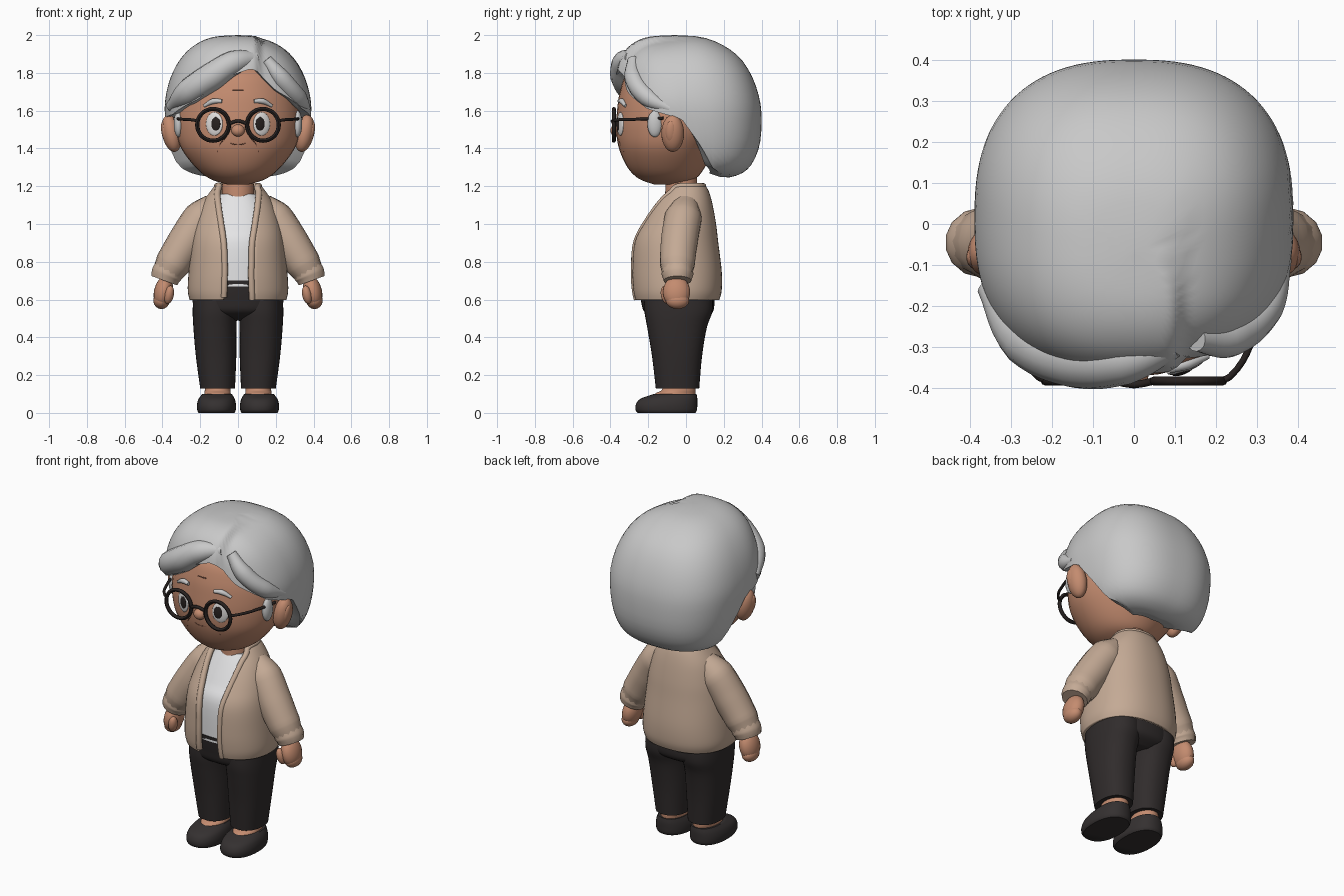
import bpy, bmesh, math
from math import sin, cos, asin, radians, pi
from mathutils import Vector

cube = bpy.data.objects.get("Cube")
if cube:
    bpy.data.objects.remove(cube)


def material(name, *rgb):
    m = bpy.data.materials.new(name)
    m.use_nodes = True
    m.diffuse_color = (*rgb, 1)
    bsdf = next(n for n in m.node_tree.nodes if n.type == 'BSDF_PRINCIPLED')
    bsdf.inputs["Base Color"].default_value = (*rgb, 1)
    bsdf.inputs["Roughness"].default_value = .8
    return m


HAIR = material("silver hair", .58, .58, .58)
SKIN = material("warm skin", .55, .26, .16)
WOOL = material("beige wool", .55, .40, .30)
SHIRT = material("white shirt", .78, .78, .79)
TROUSER = material("charcoal trousers", .03, .025, .025)
SHOE = material("dark shoe", .035, .03, .03)
FRAME = material("black frame", .02, .015, .014)
EYE = material("eye white", .75, .73, .72)
CREASE = material("brown crease", .2, .08, .05)
parts = []


def register(ob, name, mat):
    ob.name = ob.data.name = name
    ob.data.materials.clear()
    ob.data.materials.append(mat)
    parts.append(ob)
    return ob


def spline(rows, steps=5):
    """Resample rows of numbers with a Catmull-Rom curve."""
    out = []
    for i in range(len(rows) - 1):
        a, b, c, d = (rows[min(max(i + k, 0), len(rows) - 1)] for k in (-1, 0, 1, 2))
        for j in range(steps):
            t = j / steps
            out.append([q + t * (r - p + t * (2*p - 5*q + 4*r - s + t * (3*(q - r) + s - p))) / 2
                        for p, q, r, s in zip(a, b, c, d)])
    return out + [list(rows[-1])]


def ring_point(row, a, power):
    """Point on a rounded section; row = z, centre x, half width, front y, back y."""
    z, cx, rx, front, back = row
    s, c = (math.copysign(abs(v) ** (2 / power), v) for v in (sin(a), cos(a)))
    return Vector((cx + rx * s, (front + back) / 2 - (back - front) / 2 * c, z))


def skin_rows(name, rows, mat, closed=True, caps=True):
    bm = bmesh.new()
    grid = [[bm.verts.new(p) for p in row] for row in rows]
    n = len(grid[0])
    for lo, hi in zip(grid, grid[1:]):
        for i in range(n if closed else n - 1):
            j = (i + 1) % n
            bm.faces.new((lo[i], lo[j], hi[j], hi[i]))
    if caps:
        bm.faces.new(grid[0])
        bm.faces.new(grid[-1])
    bmesh.ops.remove_doubles(bm, verts=bm.verts, dist=1e-5)
    bmesh.ops.recalc_face_normals(bm, faces=bm.faces)
    me = bpy.data.meshes.new(name)
    bm.to_mesh(me)
    bm.free()
    ob = bpy.data.objects.new(name, me)
    bpy.context.collection.objects.link(ob)
    return register(ob, name, mat)


def loft(name, rows, mat, power=2.0, n=36):
    return skin_rows(name, [[ring_point(r, 2 * pi * i / n, power) for i in range(n)]
                            for r in spline(rows)], mat)


def ball(name, mat, loc, size, tilt=(0, 0, 0)):
    bpy.ops.mesh.primitive_uv_sphere_add(segments=24, ring_count=14, location=loc, rotation=tilt)
    ob = bpy.context.object
    ob.scale = size
    return register(ob, name, mat)


def tube(name, mat, points, radii):
    cu = bpy.data.curves.new(name, 'CURVE')
    cu.dimensions, cu.bevel_depth, cu.bevel_resolution = '3D', 1, 5
    cu.resolution_u, cu.use_fill_caps = 6, True
    sp = cu.splines.new('BEZIER')
    sp.bezier_points.add(len(points) - 1)
    for i, (bp, p) in enumerate(zip(sp.bezier_points, points)):
        bp.co = p
        bp.handle_left_type = bp.handle_right_type = 'AUTO'
        bp.radius = radii[i] if isinstance(radii, (list, tuple)) else radii
    ob = bpy.data.objects.new(name, cu)
    bpy.context.collection.objects.link(ob)
    bpy.ops.object.select_all(action='DESELECT')
    ob.select_set(True)
    bpy.context.view_layer.objects.active = ob
    bpy.ops.object.convert(target='MESH')
    return register(bpy.context.object, name, mat)


def table(pairs, x):
    for (x0, y0), (x1, y1) in zip(pairs, pairs[1:]):
        if x <= x1:
            return y0 + (y1 - y0) * max(0, x - x0) / (x1 - x0)
    return pairs[-1][1]


def smooth(t):
    t = min(max(t, 0), 1)
    return t * t * (3 - 2 * t)


# Head and neck
HEAD = [(1.21, 0, .06, -.17, -.03), (1.24, 0, .15, -.25, .05), (1.3, 0, .225, -.31, .1),
        (1.4, 0, .3, -.355, .15), (1.5, 0, .33, -.37, .2), (1.6, 0, .33, -.365, .2),
        (1.7, 0, .31, -.35, .2), (1.8, 0, .27, -.31, .2), (1.88, 0, .17, -.2, .1)]
loft("head", HEAD, SKIN)
loft("neck", [(1.05, 0, .09, -.11, .07), (1.17, 0, .085, -.11, .06), (1.3, 0, .08, -.1, .06)], SKIN)


def on_face(x, z, lift=0):
    rx, front, back = (table([(r[0], r[k]) for r in HEAD], z) for k in (2, 3, 4))
    return Vector((x, (front + back) / 2 - (back - front) / 2 * math.sqrt(1 - (x / rx) ** 2) - lift, z))


# Hair cap: columns run from the crown to a hairline that changes around the head
CAP = spline([(2, 0, 0, -.06, -.06), (1.99, 0, .13, -.2, .08), (1.95, 0, .225, -.29, .19),
              (1.88, 0, .3, -.345, .285), (1.78, 0, .355, -.37, .35), (1.66, 0, .385, -.375, .39),
              (1.55, 0, .385, -.36, .4), (1.42, 0, .365, -.33, .39), (1.32, 0, .325, -.25, .35),
              (1.265, 0, .25, -.15, .29), (1.24, 0, .1, 0, .2)], 8)
SIDE = [(86, 1.56), (94, 1.42), (102, 1.3), (120, 1.25), (180, 1.245)]
LINE = [(-a, z) for a, z in reversed(SIDE)] + [(-60, 1.58), (-28, 1.66), (-8, 1.77), (6, 1.82),
                                               (16, 1.81), (28, 1.72), (57, 1.61)] + SIDE


def hair_point(a, t):
    low = table(LINE, math.degrees(a))
    k = next(i for i, r in enumerate(CAP) if r[0] <= low)
    end = k - (low - CAP[k][0]) / (CAP[k - 1][0] - CAP[k][0])
    s = end * min(t, 1)
    i = min(int(s), len(CAP) - 2)
    p = ring_point([u + (v - u) * (s - i) for u, v in zip(CAP[i], CAP[i + 1])], a, 2.5)
    # the smaller lock beyond the parting sits lower and further back
    w = smooth((p.x - .09) / .04) * smooth((.12 - p.y) / .3)
    p.y *= 1 - .08 * w
    p.z -= .025 * w * smooth((p.z - 1.6) / .2)
    # roll the hairline inwards
    tuck = max(0, t - 1)
    return Vector((p.x * (1 - tuck), p.y * (1 - tuck), p.z + tuck * .06))


STEPS = [i / 24 for i in range(25)] + [1.06, 1.15, 1.3]
skin_rows("hair_cap", [[hair_point(2 * pi * i / 108 - pi, t) for i in range(108)] for t in STEPS],
          HAIR, caps=False)
tube("swept_fringe", HAIR, [(.1, -.29, 1.88), (-.02, -.325, 1.855), (-.14, -.325, 1.78),
                            (-.26, -.275, 1.7), (-.355, -.15, 1.62)], [.035, .065, .075, .07, .03])
tube("side_fringe", HAIR, [(.15, -.28, 1.87), (.23, -.275, 1.77), (.315, -.2, 1.67),
                           (.36, -.08, 1.61)], [.03, .05, .05, .025])

# Face details, mirrored
for s, side in ((1, "left"), (-1, "right")):
    ball(side + "_ear", SKIN, (s * .352, -.07, 1.48), (.05, .06, .1), (0, s * .2, 0))
    ball(side + "_inner_ear", SKIN, (s * .385, -.08, 1.485), (.02, .03, .06), (0, s * .2, 0))
    ball(side + "_sideburn", HAIR, (s * .315, -.165, 1.53), (.025, .04, .07))
    turn = (0, 0, s * .35)
    ball(side + "_eye", EYE, on_face(s * .125, 1.53), (.047, .012, .062), turn)
    ball(side + "_pupil", FRAME, on_face(s * .118, 1.53, .009), (.026, .008, .036), turn)
    tube(side + "_eyebrow", HAIR, [on_face(s * x, z, .006) for x, z in
                                   ((.085, 1.65), (.13, 1.65), (.18, 1.625))], [.01, .015, .008])
    tube(side + "_smile_crease", CREASE, [on_face(s * x, z) for x, z in
                                          ((.06, 1.46), (.09, 1.43), (.11, 1.38))], .003)
    # Glasses
    bpy.ops.mesh.primitive_torus_add(location=(s * .132, -.382, 1.525), rotation=(pi / 2, 0, 0),
                                     major_radius=.084, minor_radius=.011,
                                     major_segments=36, minor_segments=8)
    register(bpy.context.object, side + "_glasses_rim", FRAME)
    tube(side + "_glasses_arm", FRAME, [(s * .21, -.382, 1.545), (s * .235, -.37, 1.55),
                                        (s * .3, -.25, 1.555), (s * .335, -.12, 1.56)], .008)
tube("glasses_bridge", FRAME, [(-.05, -.382, 1.53), (0, -.39, 1.545), (.05, -.382, 1.53)], .009)
ball("nose", SKIN, (0, -.37, 1.495), (.035, .03, .032))
tube("mouth", CREASE, [on_face(x, 1.42 + 4 * x * x) for x in (-.04, 0, .04)], .003)
tube("brow_crease", CREASE, [on_face(x, 1.71) for x in (-.03, 0, .03)], .003)

# Shirt
loft("shirt", [(.67, 0, .21, -.255, .13), (.9, 0, .2, -.25, .12), (1, 0, .18, -.2, .11),
               (1.1, 0, .14, -.14, .09), (1.16, 0, .1, -.1, .07)], SHIRT, 2.3)

# Cardigan: open shell whose front gap follows the neckline
COAT = spline([(.6, 0, .245, -.265, .165), (.65, 0, .255, -.275, .178), (.75, 0, .25, -.28, .178),
               (.9, 0, .235, -.27, .16), (1, 0, .215, -.225, .148), (1.1, 0, .18, -.165, .13),
               (1.17, 0, .135, -.115, .11), (1.2, 0, .11, -.09, .09)])
GAP = [(.6, .075), (.75, .07), (.9, .075), (1, .09), (1.1, .105), (1.17, .11), (1.2, .1)]
coat_rows = []
for row in COAT:
    start = asin((table(GAP, row[0]) / row[2]) ** 1.15)
    coat_rows.append([ring_point(row, start + (2 * pi - 2 * start) * i / 48, 2.3) for i in range(49)])
coat = skin_rows("cardigan", coat_rows, WOOL, closed=False, caps=False)
thick = coat.modifiers.new("thickness", 'SOLIDIFY')
thick.thickness, thick.offset = .022, 0
edge = [r[0] for r in coat_rows[::3]] + coat_rows[-1][3:-3:4] + [r[-1] for r in coat_rows[::-3]]
tube("cardigan_band", WOOL, edge, .017)

# Sleeves, cuffs and hands
for s, side in ((1, "left"), (-1, "right")):
    tube(side + "_sleeve", WOOL, [(s * .12, 0, 1.1), (s * .19, -.015, 1.03), (s * .27, -.035, .91),
                                  (s * .345, -.045, .79), (s * .375, -.045, .74)],
         [.07, .1, .1, .094, .08])
    tube(side + "_cuff", WOOL, [(s * .36, -.045, .765), (s * .378, -.045, .733), (s * .39, -.045, .7)],
         [.082, .084, .074])
    ball(side + "_palm", SKIN, (s * .395, -.05, .64), (.05, .072, .085), (0, s * -.2, 0))
    ball(side + "_fingers", SKIN, (s * .405, -.045, .595), (.043, .062, .045))
    ball(side + "_thumb", SKIN, (s * .365, -.105, .625), (.025, .028, .05), (.2, s * -.2, 0))

    # Trouser leg, ankle and shoe
    loft(side + "_trouser_leg", [(.13, s * .108, .092, -.16, .07), (.3, s * .116, .107, -.18, .085),
                                 (.45, s * .122, .114, -.205, .11), (.54, s * .122, .118, -.22, .14),
                                 (.64, s * .12, .115, -.22, .14)], TROUSER, 2.3)
    loft(side + "_ankle", [(.05, s * .108, .075, -.2, .05), (.1, s * .108, .07, -.165, .05),
                           (.12, s * .108, .068, -.13, .05), (.16, s * .108, .065, -.11, .045)], SKIN)
    loft(side + "_shoe", [(0, s * .114, .095, -.255, .05), (.015, s * .114, .102, -.267, .058),
                          (.045, s * .114, .103, -.265, .06), (.075, s * .113, .095, -.24, .06),
                          (.1, s * .111, .078, -.17, .056)], SHOE, 2.3)
loft("trouser_hips", [(.49, 0, .13, -.12, .08), (.53, 0, .225, -.215, .14), (.6, 0, .24, -.24, .15),
                      (.7, 0, .235, -.258, .14)], TROUSER, 2.3)

# Smooth shading with sharp edges kept
bpy.ops.object.select_all(action='DESELECT')
for ob in parts:
    ob.select_set(True)
bpy.context.view_layer.objects.active = parts[0]
bpy.ops.object.shade_smooth_by_angle(angle=radians(45))
